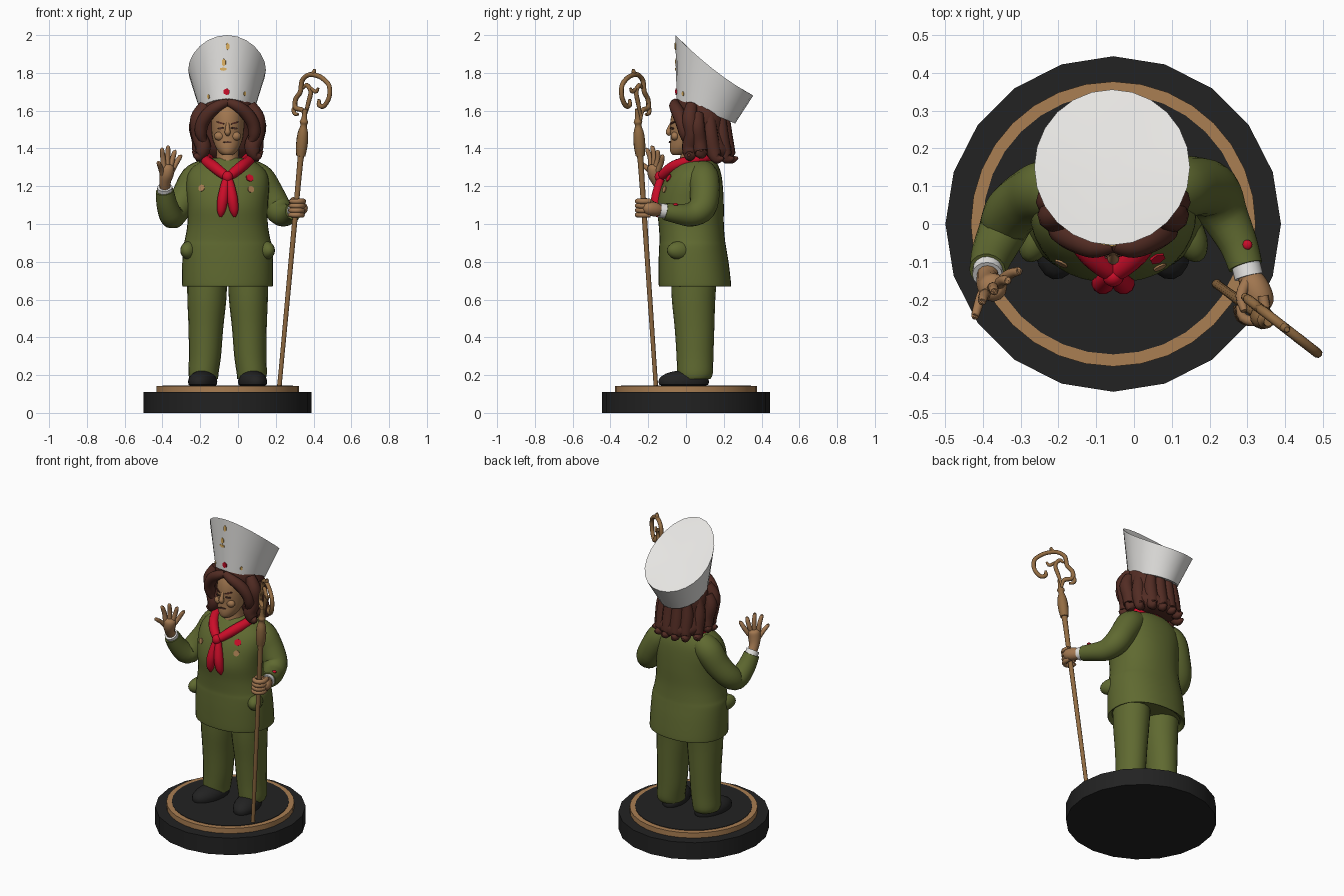
import bpy, bmesh, math
from mathutils import Vector, Quaternion

CX = -0.055  # figure's own centre line


def mat(name, rgb):
    m = bpy.data.materials.new(name)
    m.diffuse_color = (*rgb, 1)
    return m


GREEN = mat("olive_cloth", (0.115, 0.142, 0.03))
BLACK = mat("black", (0.016, 0.016, 0.016))
GOLD = mat("gold_brown", (0.40, 0.21, 0.085))
SKIN = mat("skin", (0.36, 0.185, 0.08))
HAIR = mat("brown_hair", (0.085, 0.025, 0.017))
RED = mat("red", (0.60, 0.004, 0.022))
WHITE = mat("white", (0.82, 0.81, 0.79))
BRONZE = mat("staff_bronze", (0.29, 0.15, 0.055))
YELLOW = mat("yellow", (0.75, 0.45, 0.12))
DARK = mat("face_line", (0.07, 0.03, 0.02))


def finish(bm, name, m, smooth=40):
    bmesh.ops.recalc_face_normals(bm, faces=bm.faces)
    me = bpy.data.meshes.new(name)
    bm.to_mesh(me)
    bm.free()
    me.materials.append(m)
    ob = bpy.data.objects.new(name, me)
    bpy.context.collection.objects.link(ob)
    if smooth:
        bpy.ops.object.select_all(action='DESELECT')
        ob.select_set(True)
        bpy.context.view_layer.objects.active = ob
        bpy.ops.object.shade_smooth_by_angle(angle=math.radians(smooth))
    return ob


def curve(rows, steps):
    """Catmull-Rom interpolation of tuples."""
    out = []
    for i in range(len(rows) - 1):
        a, b, c, d = (rows[max(i - 1, 0)], rows[i], rows[i + 1], rows[min(i + 2, len(rows) - 1)])
        for s in range(steps):
            t = s / steps
            out.append([0.5 * (2 * q + (r - p) * t + (2 * p - 5 * q + 4 * r - u) * t * t
                               + (3 * q - p - 3 * r + u) * t ** 3) for p, q, r, u in zip(a, b, c, d)])
    return out + [list(rows[-1])]


def skin_rings(name, rings, m, smooth=40):
    bm = bmesh.new()
    vs = [[bm.verts.new(p) for p in ring] for ring in rings]
    n = len(vs[0])
    for a, b in zip(vs, vs[1:]):
        for i in range(n):
            bm.faces.new((a[i], a[(i + 1) % n], b[(i + 1) % n], b[i]))
    bm.faces.new(vs[0])
    bm.faces.new(vs[-1])
    return finish(bm, name, m, smooth)


def loft(name, rows, m, n=28, power=1.0, steps=4):
    """Rows: z, centre x, half width, front y, back y."""
    def pw(v):
        return math.copysign(abs(v) ** power, v)
    rings = []
    for z, cx, hw, y0, y1 in curve(rows, steps):
        rings.append([(cx + hw * pw(math.cos(2 * math.pi * i / n)),
                       (y0 + y1) / 2 + (y1 - y0) / 2 * pw(math.sin(2 * math.pi * i / n)), z) for i in range(n)])
    return skin_rings(name, rings, m)


def tube(name, rows, m, n=12, steps=4):
    """Rows: x, y, z, radius along a path."""
    pts = curve(rows, steps)
    P = [Vector(p[:3]) for p in pts]
    rings, q, last = [], Quaternion(), Vector((0, 0, 1))
    for i, p in enumerate(P):
        t = (P[min(i + 1, len(P) - 1)] - P[max(i - 1, 0)]).normalized()
        q = last.rotation_difference(t) @ q
        last = t
        r = max(pts[i][3], 0.002)
        rings.append([p + q @ Vector((r * math.cos(2 * math.pi * k / n), r * math.sin(2 * math.pi * k / n), 0))
                      for k in range(n)])
    return skin_rings(name, rings, m, 50)


def ball(name, c, s, m, rot=0, floor=None):
    bm = bmesh.new()
    bmesh.ops.create_uvsphere(bm, u_segments=20, v_segments=12, radius=1)
    q = Quaternion((0, 0, 1), rot)
    for v in bm.verts:
        v.co = Vector(c) + q @ Vector((v.co.x * s[0], v.co.y * s[1], v.co.z * s[2]))
        if floor is not None:
            v.co.z = max(v.co.z, floor)
    return finish(bm, name, m)


def disc(name, r, z0, z1, m, n):
    bm = bmesh.new()
    bmesh.ops.create_cone(bm, cap_ends=True, segments=n, radius1=r, radius2=r, depth=z1 - z0)
    bmesh.ops.translate(bm, verts=bm.verts, vec=(CX, 0, (z0 + z1) / 2))
    return finish(bm, name, m, 30)


def plate(name, target, x, z, rx, rz, m, n=12, tilt=0):
    """Thin plate laid on the front of another part."""
    bpy.context.view_layer.update()
    hit, loc, nor, _ = target.ray_cast(Vector((x, -1, z)), Vector((0, 1, 0)))
    if not hit:
        return
    bm = bmesh.new()
    bmesh.ops.create_cone(bm, cap_ends=True, segments=n, radius1=1, radius2=1, depth=0.009)
    q = nor.to_track_quat('Z', 'Y') @ Quaternion((0, 0, 1), tilt)
    for v in bm.verts:
        v.co = loc + q @ Vector((v.co.x * rx, v.co.y * rz, v.co.z))
    finish(bm, name, m, 30)


# Round plinth
disc("plinth", 0.444, 0, 0.11, BLACK, 20)
disc("plinth_gold_ring", 0.377, 0.11, 0.143, GOLD, 32)
disc("plinth_top", 0.345, 0.12, 0.146, BLACK, 32)

# Legs and shoes, mirrored
for s, side in ((-1, "right"), (1, "left")):
    loft(side + "_trouser_leg", [(0.18, CX + s * .125, .075, -.04, .13), (0.21, CX + s * .128, .080, -.047, .142),
         (0.30, CX + s * .120, .085, -.05, .145), (0.45, CX + s * .115, .092, -.06, .15),
         (0.60, CX + s * .110, .103, -.075, .155), (0.74, CX + s * .108, .107, -.08, .165)], GREEN, 20)
    ball(side + "_shoe", (CX + s * .132, -.012, .165), (.074, .137, .06), BLACK, s * .2, .145)

# Jacket
jacket = loft("jacket", [(0.69, CX, .215, -.12, .21), (0.67, CX, .236, -.14, .235), (0.69, CX, .241, -.145, .238),
    (0.80, CX, .240, -.145, .225), (0.88, CX, .236, -.142, .212), (0.92, CX, .226, -.140, .206),
    (1.00, CX, .213, -.145, .20), (1.10, CX, .213, -.155, .20), (1.20, CX, .220, -.130, .195),
    (1.27, CX, .208, -.092, .185), (1.32, CX, .160, -.05, .165), (1.35, CX, .09, -.02, .14)], GREEN, 36, .9)
for s in (-1, 1):
    ball("pocket", (CX + s * .20, -.03, .86), (.045, .075, .05), GREEN, s * .4)

# Sleeves and cuffs
tube("raised_sleeve", [(-.17, .09, 1.275, .07), (-.225, .09, 1.235, .082), (-.275, .07, 1.15, .077), (-.325, .03, 1.075, .072),
     (-.35, -.025, 1.04, .064), (-.375, -.08, 1.10, .056), (-.388, -.122, 1.175, .048)], GREEN, 18)
tube("raised_cuff", [(-.386, -.115, 1.165, .04), (-.388, -.135, 1.195, .04)], WHITE, 16, 1)
tube("staff_sleeve", [(.06, .09, 1.275, .07), (.115, .095, 1.235, .082), (.165, .10, 1.16, .078), (.208, .085, 1.085, .074),
     (.238, .025, 1.05, .064), (.275, -.05, 1.055, .052), (.295, -.112, 1.067, .046)], GREEN, 18)
tube("staff_cuff", [(.294, -.10, 1.067, .039), (.304, -.14, 1.072, .039)], WHITE, 16, 1)
ball("sleeve_pin", (.30, -.055, 1.103), (.013, .013, .008), RED)

# Raised hand
tube("raised_palm", [(-.387, -.13, 1.19, .028), (-.386, -.15, 1.225, .031), (-.378, -.165, 1.265, .038),
     (-.372, -.168, 1.30, .036), (-.37, -.168, 1.315, .02)], SKIN)
for bx, by, bz, tx, ty, tz in ((-.395, -.17, 1.25, -.42, -.242, 1.33), (-.393, -.185, 1.30, -.402, -.205, 1.40),
                               (-.375, -.17, 1.30, -.37, -.178, 1.412), (-.358, -.16, 1.30, -.335, -.15, 1.39),
                               (-.35, -.15, 1.28, -.305, -.125, 1.365)):
    mx, my, mz = (bx + tx) / 2, (by + ty) / 2 + .006, (bz + tz) / 2
    tube("raised_finger", [(bx, by, bz, .015), (mx, my, mz, .014), (tx, ty, tz - .006, .011), (tx, ty, tz, .004)], SKIN, 8, 3)

# Hand holding the staff
tube("grip_palm", [(.300, -.13, 1.07, .028), (.318, -.165, 1.078, .038), (.335, -.205, 1.083, .036), (.335, -.225, 1.083, .018)], SKIN)
for k in range(4):
    z = 1.048 + .024 * k
    x = .303 + .0022 * k
    tube("grip_finger", [(x + .032, -.19, z, .014), (x + .036, -.23, z, .015), (x + .012, -.257, z, .014),
         (x - .022, -.247, z, .013), (x - .032, -.215, z, .009)], SKIN, 8, 3)
tube("grip_thumb", [(.30, -.15, 1.09, .015), (.283, -.19, 1.115, .015), (.292, -.23, 1.135, .009)], SKIN, 8, 3)

# Staff with turned node
def on_staff(z):
    t = (z - .15) / 1.4
    return (.22 + .13 * t, -.16 - .095 * t, z)


tube("staff", [(*on_staff(z), r) for z, r in ((.14, .016), (.18, .012), (.6, .013), (1.0, .014), (1.33, .016),
     (1.36, .024), (1.42, .031), (1.48, .028), (1.52, .017), (1.54, .023), (1.56, .015), (1.61, .012))], BRONZE, 12, 3)


# Crook scrolls lie in one slanted upright plane
def scroll(name, pts, r):
    rows = [(x, -.19 - (x - .29) * .775, z, r * (.6 if i in (0, len(pts) - 1) else 1)) for i, (x, z) in enumerate(pts)]
    tube(name, rows, BRONZE, 8, 4)


scroll("crook_scroll", [(.355, 1.55), (.345, 1.60), (.305, 1.615), (.305, 1.66), (.33, 1.70), (.34, 1.76), (.375, 1.79), (.42, 1.785),
       (.455, 1.765), (.483, 1.73), (.482, 1.67), (.455, 1.625), (.43, 1.63), (.43, 1.66)], .013)
scroll("crook_inner_scroll", [(.355, 1.57), (.372, 1.64), (.385, 1.70), (.365, 1.735), (.345, 1.72)], .012)
scroll("crook_side_leaf", [(.31, 1.64), (.295, 1.61), (.30, 1.585), (.32, 1.58)], .011)
scroll("crook_top_leaf", [(.38, 1.785), (.40, 1.80), (.405, 1.82)], .012)
scroll("crook_bridge", [(.375, 1.73), (.41, 1.70), (.425, 1.72)], .011)

# Head, neck and face
loft("neck", [(1.28, CX, .07, -.05, .12), (1.36, CX, .06, -.03, .11), (1.44, CX, .06, -.03, .11)], SKIN, 20)
head = loft("head", [(1.365, CX, .025, -.07, -.01), (1.38, CX, .045, -.082, .03), (1.41, CX, .065, -.086, .07), (1.46, CX, .081, -.082, .12),
      (1.53, CX, .088, -.084, .15), (1.60, CX, .088, -.07, .16), (1.67, CX, .07, -.03, .14)], SKIN, 28)
tube("nose", [(CX, -.075, 1.535, .009), (CX, -.088, 1.505, .012), (CX, -.092, 1.485, .016), (CX, -.083, 1.472, .01)], SKIN, 10)
for s in (-1, 1):
    plate("eye", head, CX + s * .035, 1.507, .019, .0055, DARK, 10, s * -.1)
    plate("eyebrow", head, CX + s * .037, 1.535, .025, .005, HAIR, 8, s * .25)
    ball("cheek", (CX + s * .043, -.058, 1.465), (.028, .022, .024), SKIN)
plate("mouth", head, CX, 1.433, .024, .005, DARK, 10)

# Hair: rounded mass plus swept locks
loft("hair_mass", [(1.335, CX, .08, .10, .23), (1.35, CX, .12, .07, .25), (1.39, CX, .155, .035, .255), (1.44, CX, .155, .015, .235),
     (1.50, CX, .148, .0, .22), (1.56, CX, .155, -.02, .22), (1.62, CX, .142, -.045, .215), (1.67, CX, .12, -.04, .17)], HAIR, 28)
for s in (-1, 1):
    def lock(name, rows, s=s):
        tube(name, [(CX + s * x, y, z, r) for x, y, z, r in rows], HAIR, 10)
    lock("fringe_lock", [(.0, -.055, 1.645, .02), (.05, -.06, 1.625, .03), (.10, -.04, 1.585, .035),
                         (.135, -.02, 1.53, .034), (.14, -.005, 1.47, .03), (.115, .0, 1.42, .008)])
    lock("side_lock", [(.12, .03, 1.63, .03), (.155, .02, 1.56, .042), (.155, .03, 1.48, .04),
                       (.13, .02, 1.41, .042), (.15, .02, 1.36, .03), (.18, .015, 1.365, .008)])
    lock("outer_curl", [(.14, .06, 1.58, .035), (.165, .06, 1.52, .04), (.15, .07, 1.44, .04),
                        (.155, .08, 1.375, .035), (.185, .08, 1.39, .008)])
    for x, y in ((.13, .16), (.085, .215), (.03, .235)):
        lock("back_lock", [(x * .9, y - .035, 1.58, .03), (x, y - .03, 1.48, .04), (x, y - .015, 1.39, .04),
                           (x * 1.1, y + .005, 1.345, .028), (x * 1.2, y + .04, 1.35, .007)])

# Mitre: tilted ring rising to a point at the front, with a slanted dished top
N = 24
bm = bmesh.new()
low, mid, top = [], [], []
for i in range(N):
    a = 2 * math.pi * i / N
    sx, cy = math.sin(a), -math.cos(a)
    bottom = Vector((CX - .003 + .142 * sx, .105 + .155 * cy, 1.597 - .065 * cy))
    y = .15 + .206 * cy
    k = (y + .056) / .412
    rim = Vector((CX - .003 + .206 * sx, y, 2 - .32 * k - .1 * k * (1 - k)))
    low.append(bm.verts.new(bottom))
    mid.append(bm.verts.new(bottom.lerp(rim, .5)))
    top.append(bm.verts.new(rim))
centre = bm.verts.new((CX, .15, 1.80))
for i in range(N):
    j = (i + 1) % N
    bm.faces.new((low[i], low[j], mid[j], mid[i]))
    bm.faces.new((mid[i], mid[j], top[j], top[i]))
    bm.faces.new((top[i], top[j], centre))
bm.faces.new(low)
mitre = finish(bm, "mitre", WHITE, 20)
plate("mitre_red_flower", mitre, CX - .005, 1.70, .018, .018, RED, 6)
for x, z, rx, rz in ((0, 1.94, .01, .02), (-.02, 1.855, .012, .02), (-.022, 1.82, .02, .009),
                     (-.10, 1.675, .008, .012), (.09, 1.69, .008, .012)):
    plate("mitre_ornament", mitre, CX + x, z, rx, rz, YELLOW, 6)

# Neckerchief
collar = [(CX, .14, 1.35, .026), (CX - .09, .11, 1.352, .026), (CX - .115, .03, 1.337, .028), (CX - .075, -.065, 1.305, .03),
          (CX - .02, -.12, 1.262, .026), (CX, -.13, 1.25, .018)]
for s in (-1, 1):
    tube("neckerchief_collar", [(CX + s * (x - CX), y, z, r) for x, y, z, r in collar], RED)
    tube("neckerchief_tail", [(CX + s * .003, -.13, 1.255, .018), (CX + s * .015, -.145, 1.20, .024), (CX + s * .026, -.157, 1.13, .029),
         (CX + s * .034, -.155, 1.07, .023), (CX + s * .037, -.152, 1.037, .006)], RED)
ball("neckerchief_knot", (CX, -.14, 1.25), (.028, .026, .03), RED)

# Badges on the chest
plate("badge", jacket, -.192, 1.19, .018, .018, GOLD)
plate("badge", jacket, .068, 1.183, .018, .018, GOLD)
plate("red_chest_flower", jacket, .062, 1.243, .022, .022, RED, 6)
